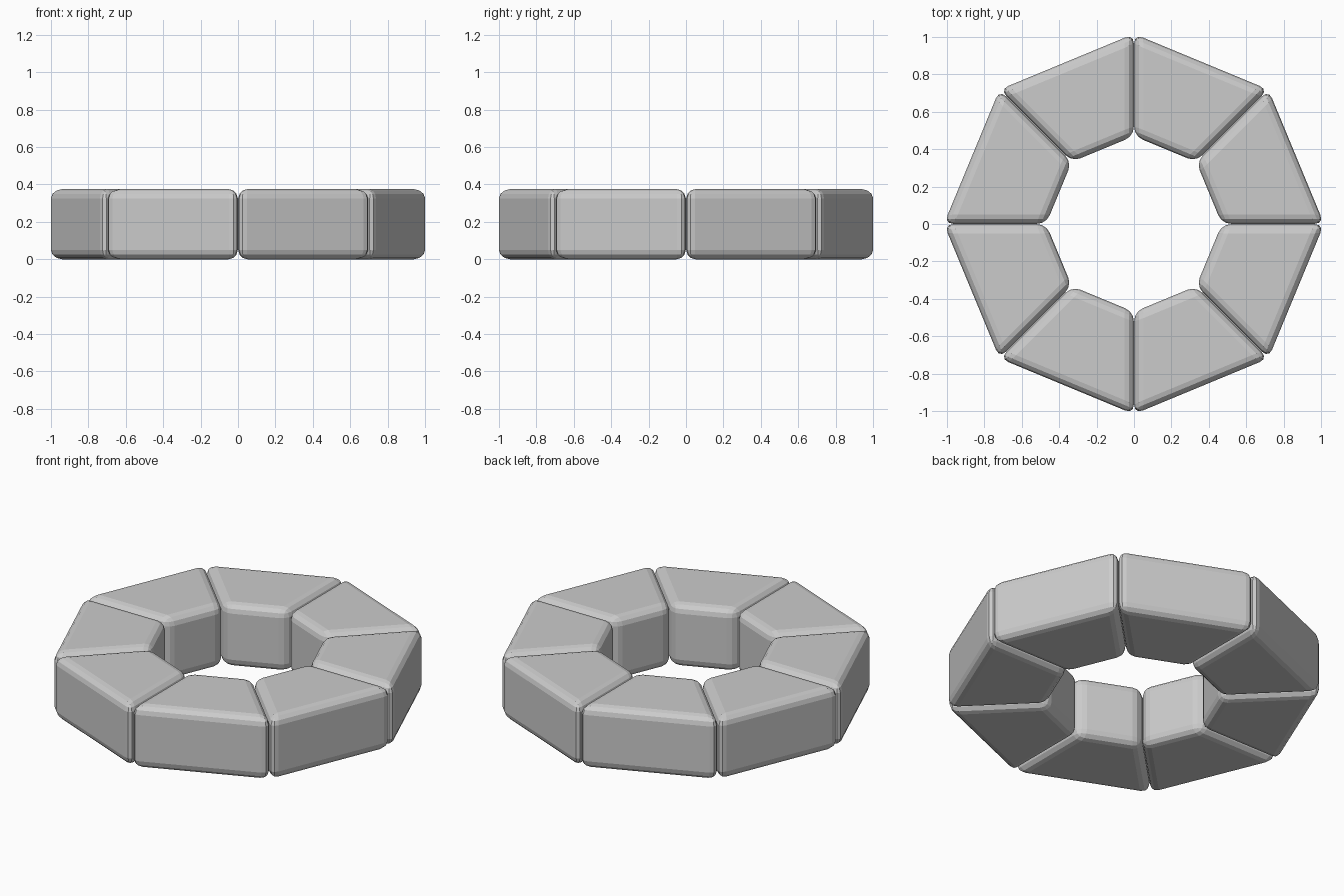
import bpy, bmesh, math
from mathutils import Vector

if "Cube" in bpy.data.objects:
    bpy.data.objects.remove(bpy.data.objects["Cube"])

N = 8            # blocks in the ring
R_OUT = 1.0166   # sharp outer corner radius before rounding
R_IN = 0.47      # sharp inner corner radius
HEIGHT = 0.375
BEVEL = 0.05
GAP = 0.001      # half of the joint between blocks


def ring_block(i):
    """One trapezoid block with rounded edges."""
    a0, a1 = 2 * math.pi * i / N, 2 * math.pi * (i + 1) / N
    mid = (a0 + a1) / 2
    side = Vector((-math.sin(mid), math.cos(mid)))
    pts = []
    for r, a, s in ((R_IN, a0, 1), (R_OUT, a0, 1), (R_OUT, a1, -1), (R_IN, a1, -1)):
        pts.append(Vector((r * math.cos(a), r * math.sin(a))) + side * s * GAP)

    bm = bmesh.new()
    base = bm.faces.new([bm.verts.new((p.x, p.y, 0)) for p in pts])
    ext = bmesh.ops.extrude_face_region(bm, geom=[base])
    top = [v for v in ext["geom"] if isinstance(v, bmesh.types.BMVert)]
    bmesh.ops.translate(bm, verts=top, vec=(0, 0, HEIGHT))
    bmesh.ops.recalc_face_normals(bm, faces=bm.faces)

    mesh = bpy.data.meshes.new("ring_block")
    bm.to_mesh(mesh)
    bm.free()
    obj = bpy.data.objects.new(f"ring_block_{i + 1}", mesh)
    bpy.context.collection.objects.link(obj)

    # rounded edges
    bev = obj.modifiers.new("rounded_edges", 'BEVEL')
    bev.width = BEVEL
    bev.segments = 3
    bev.limit_method = 'NONE'
    return obj


for i in range(N):
    ring_block(i)
